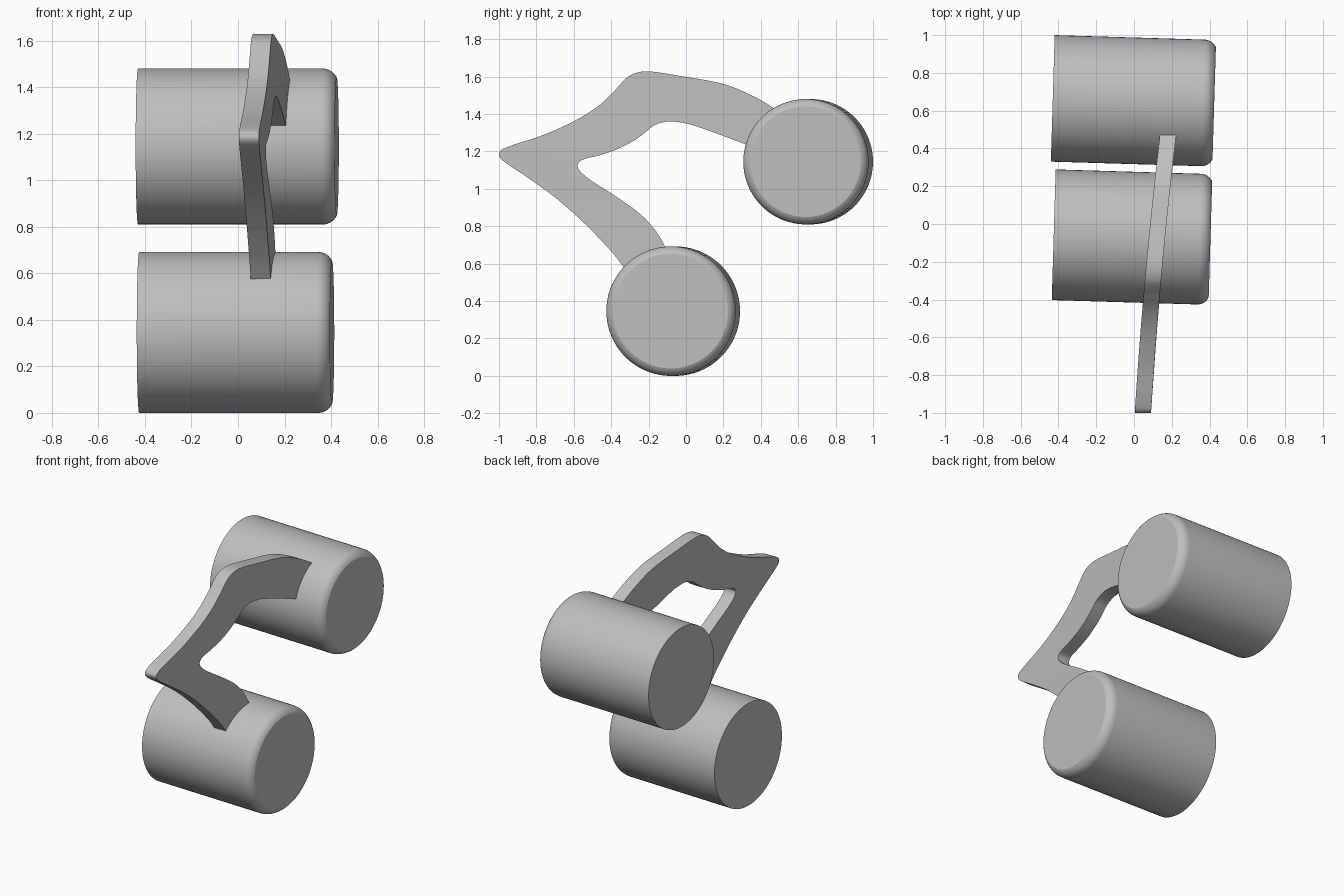
import bpy
import bmesh
import math
from mathutils import Vector, Matrix

cube = bpy.data.objects.get("Cube")
if cube:
    bpy.data.objects.remove(cube, do_unlink=True)

# One plain grey for everything
grey = bpy.data.materials.new("plain_grey")
grey.use_nodes = True
colour = (0.52, 0.52, 0.52, 1)
grey.diffuse_color = colour
for node in grey.node_tree.nodes:
    if node.type == 'BSDF_PRINCIPLED':
        node.inputs["Base Color"].default_value = colour
        node.inputs["Roughness"].default_value = 0.7


def finish(bm, name, sharp_degrees):
    """Turn a bmesh into a smooth-shaded object with sharp creases."""
    bmesh.ops.recalc_face_normals(bm, faces=bm.faces)
    mesh = bpy.data.meshes.new(name)
    bm.to_mesh(mesh)
    bm.free()
    mesh.materials.append(grey)
    mesh.shade_smooth()
    mesh.set_sharp_from_angle(angle=math.radians(sharp_degrees))
    obj = bpy.data.objects.new(name, mesh)
    bpy.context.collection.objects.link(obj)
    return obj


def roller(name, radius, start, length, y, z, tilt=-0.03, sides=96):
    """Drum along x: flat sharp end at the start, rounded rim at the far end."""
    rim, sweep, steps = 0.065, math.radians(67), 8
    shoulder = length - rim * math.sin(sweep)
    profile = [(0, radius)]
    for i in range(steps + 1):
        a = sweep * i / steps
        profile.append((shoulder + rim * math.sin(a),
                        radius - rim * (1 - math.cos(a))))
    bm = bmesh.new()
    rings = []
    for x, r in profile:
        angles = [math.tau * k / sides for k in range(sides)]
        rings.append([bm.verts.new((x, r * math.cos(a), r * math.sin(a)))
                      for a in angles])
    for a, b in zip(rings, rings[1:]):
        for k in range(sides):
            n = (k + 1) % sides
            bm.faces.new((a[k], a[n], b[n], b[k]))
    bm.faces.new(rings[0])
    bm.faces.new(rings[-1])
    place = Matrix.Translation((start, y, z)) @ Matrix.Rotation(tilt, 4, 'Z')
    bm.transform(place)
    return finish(bm, name, 15)


def smooth_path(points, steps=5):
    """Hermite curve through the points, tangents scaled to each chord."""
    pts = [Vector(p) for p in points]
    last = len(pts) - 1
    tangents = [(pts[min(i + 1, last)] - pts[max(i - 1, 0)]).normalized()
                for i in range(last + 1)]
    path = []
    for i in range(last):
        p, q = pts[i], pts[i + 1]
        chord = (q - p).length
        for s in range(steps):
            t = s / steps
            blend = t * t * (3 - 2 * t)
            path.append(p.lerp(q, blend)
                        + tangents[i] * chord * t * (1 - t) ** 2
                        - tangents[i + 1] * chord * t * t * (1 - t))
    path.append(pts[last])
    return path


def plate_centre(y):
    """Sideways drift of the bracket, slightly curved along its depth."""
    return 0.047 + 0.076 * (y + 1) + 0.019 * (y + 1) * (y + 0.3)


# Bent bracket: paired outer and inner edges (y, z), from upper to lower roller
outer = [(.6, 1.34), (.46, 1.437), (.37, 1.49), (.21, 1.558), (-.01, 1.6),
         (-.195, 1.628), (-.26, 1.622), (-.313, 1.597), (-.38, 1.527),
         (-.46, 1.45), (-.57, 1.377), (-.757, 1.29), (-.976, 1.215),
         (-1, 1.185), (-.98, 1.152), (-.864, 1.072), (-.7, .954),
         (-.543, .815), (-.4, .666), (-.34, .59), (-.26, .48)]
inner = [(.5, 1.17), (.41, 1.205), (.318, 1.238), (.18, 1.29), (.02, 1.345),
         (-.05, 1.358), (-.1, 1.36), (-.168, 1.34), (-.22, 1.3),
         (-.275, 1.26), (-.36, 1.215), (-.46, 1.18), (-.56, 1.152),
         (-.58, 1.12), (-.543, 1.072), (-.47, 1.02), (-.4, .976),
         (-.25, .87), (-.168, .783), (-.115, .698), (-.04, .55)]


def bracket(name, half_thickness=0.043):
    bm = bmesh.new()
    sections = []
    for o, i in zip(smooth_path(outer), smooth_path(inner)):
        corners = ((o, -1), (o, 1), (i, 1), (i, -1))
        sections.append([bm.verts.new((plate_centre(p.x) + side * half_thickness,
                                       p.x, p.y)) for p, side in corners])
    for a, b in zip(sections, sections[1:]):
        for k in range(4):
            n = (k + 1) % 4
            bm.faces.new((a[k], a[n], b[n], b[k]))
    bm.faces.new(sections[0])
    bm.faces.new(sections[-1])
    return finish(bm, name, 35)


roller("upper_roller", 0.335, -0.43, 0.855, 0.665, 1.145)
roller("lower_roller", 0.346, -0.425, 0.83, -0.057, 0.346)
bracket("bent_bracket")
